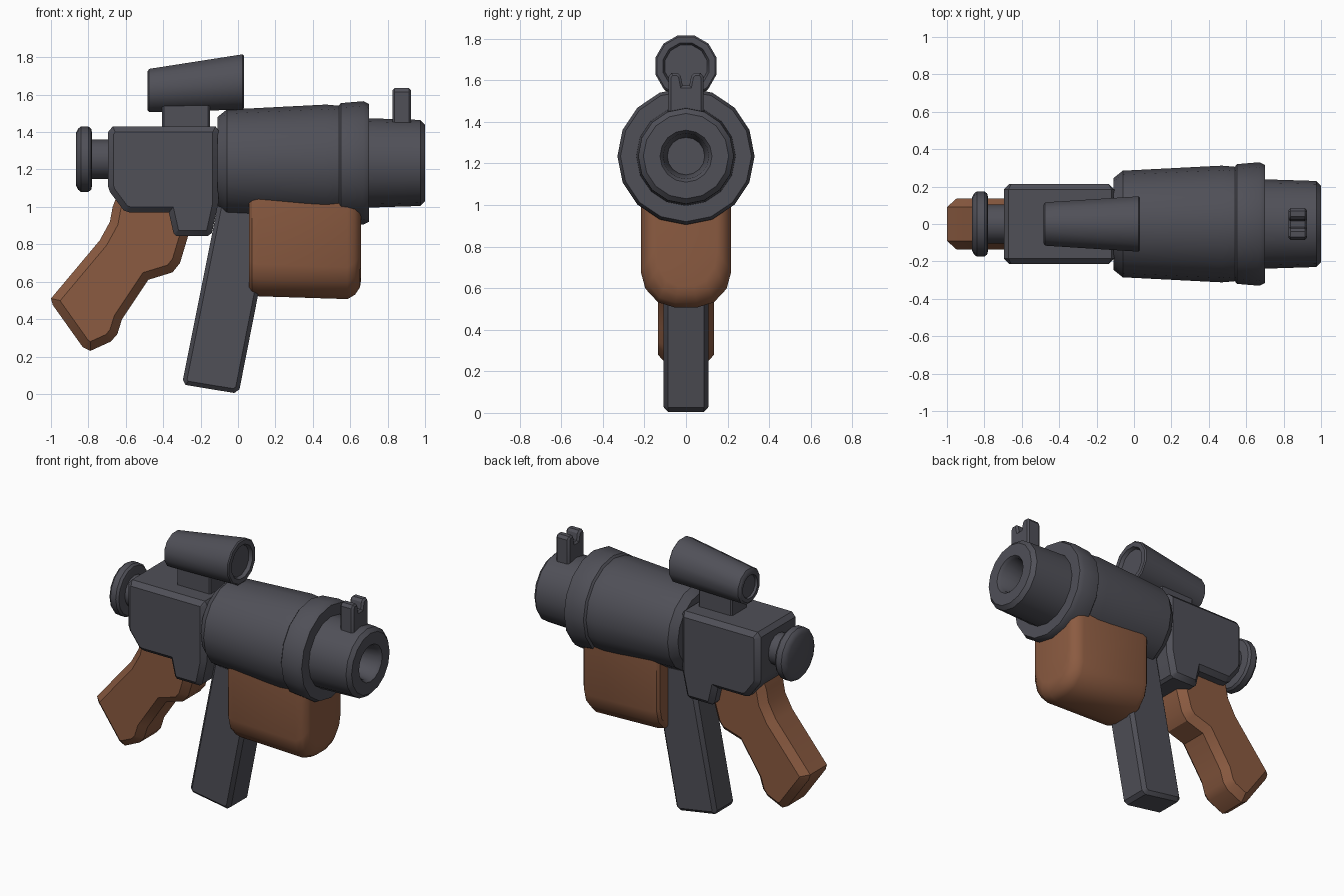
import bpy, bmesh, math

cube = bpy.data.objects.get("Cube")
if cube:
    bpy.data.objects.remove(cube, do_unlink=True)


def material(name, rgb):
    m = bpy.data.materials.new(name)
    m.use_nodes = True
    m.diffuse_color = (*rgb, 1)
    m.node_tree.nodes["Principled BSDF"].inputs["Base Color"].default_value = (*rgb, 1)
    return m


METAL = material("dark grey metal", (0.08, 0.08, 0.097))
WOOD = material("brown wood", (0.26, 0.105, 0.053))


def finish(name, bm, mat):
    bmesh.ops.recalc_face_normals(bm, faces=bm.faces)
    mesh = bpy.data.meshes.new(name)
    bm.to_mesh(mesh)
    bm.free()
    mesh.materials.append(mat)
    ob = bpy.data.objects.new(name, mesh)
    bpy.context.collection.objects.link(ob)
    bpy.ops.object.select_all(action='DESELECT')
    ob.select_set(True)
    bpy.context.view_layer.objects.active = ob
    bpy.ops.object.shade_smooth_by_angle(angle=math.radians(32))
    return ob


def loft(name, rings, mat):
    """Skin a list of equal-length closed rings and cap both ends."""
    bm = bmesh.new()
    loops = [[bm.verts.new(p) for p in ring] for ring in rings]
    n = len(loops[0])
    for a, b in zip(loops, loops[1:]):
        for i in range(n):
            j = (i + 1) % n
            bm.faces.new((a[i], a[j], b[j], b[i]))
    bm.faces.new(loops[0])
    bm.faces.new(loops[-1])
    return finish(name, bm, mat)


def turned(name, profile, sides, mat, z=0.0, turn=0.0):
    """Round part along x; profile entries are (x, radius[, axis height])."""
    rings = []
    for x, r, *h in profile:
        zc = h[0] if h else z
        angles = [2 * math.pi * (i + turn) / sides for i in range(sides)]
        rings.append([(x, r * math.cos(a), zc + r * math.sin(a)) for a in angles])
    return loft(name, rings, mat)


def slab(name, outline, half, bevel, mat, along_x=None):
    """Outline in xz extruded across y, or in yz across an x range, rims bevelled."""
    bm = bmesh.new()
    if along_x:
        ends = [[bm.verts.new((x, u, v)) for u, v in outline] for x in along_x]
    else:
        ends = [[bm.verts.new((u, y, v)) for u, v in outline] for y in (-half, half)]
    caps = [bm.faces.new(e) for e in ends]
    n = len(outline)
    for i in range(n):
        j = (i + 1) % n
        bm.faces.new((ends[0][i], ends[0][j], ends[1][j], ends[1][i]))
    bmesh.ops.recalc_face_normals(bm, faces=bm.faces)
    rim = {e for f in caps for e in f.edges}
    bmesh.ops.bevel(bm, geom=list(rim), offset=bevel, segments=1,
                    affect='EDGES', clamp_overlap=True)
    return finish(name, bm, mat)


AXIS = 1.235

# Barrel parts
turned("barrel_shroud", [(-0.11, 0.245), (-0.06, 0.285), (0.47, 0.312), (0.55, 0.305)],
       16, METAL, AXIS)
turned("barrel_ring", [(0.535, 0.30), (0.55, 0.32), (0.67, 0.33), (0.70, 0.315), (0.70, 0.20)],
       16, METAL, AXIS)
turned("muzzle", [(0.66, 0.24), (0.975, 0.23), (1.0, 0.205), (1.0, 0.125),
                  (0.98, 0.11), (0.84, 0.09)], 16, METAL, AXIS)

# Receiver and rear knob
slab("receiver", [(-0.67, 1.43), (-0.12, 1.43), (-0.105, 1.41), (-0.105, 1.02),
                  (-0.14, 0.86), (-0.16, 0.845), (-0.33, 0.845), (-0.345, 0.86),
                  (-0.37, 0.97), (-0.58, 0.97), (-0.61, 0.98), (-0.685, 1.08),
                  (-0.695, 1.11), (-0.695, 1.40)], 0.215, 0.04, METAL)
turned("rear_stem", [(-0.79, 0.105), (-0.68, 0.105)], 16, METAL, 1.255)
turned("rear_knob", [(-0.867, 0.14), (-0.855, 0.163), (-0.84, 0.175), (-0.80, 0.175),
                     (-0.785, 0.163), (-0.78, 0.14)], 16, METAL, 1.255)

# Scope with sunken lenses, on its mount
turned("scope", [(-0.47, 0.075, 1.62), (-0.485, 0.08, 1.62), (-0.485, 0.105, 1.62),
                 (-0.475, 0.12, 1.622), (0.025, 0.153, 1.668), (0.032, 0.145, 1.668),
                 (0.032, 0.115, 1.668), (0.01, 0.105, 1.668)], 12, METAL, turn=0.5)
slab("scope_mount", [(-0.405, 1.40), (-0.15, 1.40), (-0.15, 1.56), (-0.405, 1.56)],
     0.085, 0.01, METAL)

# Notched front sight
half_sight = [(0.016, 1.575), (0.025, 1.62), (0.04, 1.635), (0.07, 1.635), (0.085, 1.615),
              (0.085, 1.42)]
slab("front_sight", half_sight + [(-y, z) for y, z in reversed(half_sight)], 0, 0.012,
     METAL, along_x=(0.825, 0.925))

# Magazine
slab("magazine", [(-0.09, 1.10), (-0.295, 0.075), (-0.28, 0.048), (-0.02, 0.005),
                  (0.008, 0.025), (0.21, 1.05)], 0.108, 0.022, METAL)

# Rear grip
slab("rear_grip", [(-0.64, 1.08), (-0.67, 1.0), (-0.685, 0.92), (-0.74, 0.82), (-1.0, 0.51),
                   (-0.99, 0.475), (-0.83, 0.25), (-0.79, 0.23), (-0.68, 0.28),
                   (-0.645, 0.32), (-0.62, 0.40), (-0.48, 0.61), (-0.35, 0.65),
                   (-0.31, 0.70), (-0.25, 0.90), (-0.25, 1.08)], 0.135, 0.045, WOOD)


# Fore grip with a rounded underside
def grip_section(x, w, low):
    side = [(w, 1.06), (w, low + 0.17), (w * 0.9, low + 0.09), (w * 0.62, low + 0.025),
            (w * 0.25, low)]
    return [(x, y, z) for y, z in side + [(-y, z) for y, z in reversed(side)]]


loft("fore_grip", [grip_section(*s) for s in (
    (0.06, 0.195, 0.55), (0.075, 0.21, 0.53), (0.11, 0.217, 0.522), (0.585, 0.217, 0.507),
    (0.625, 0.205, 0.53), (0.652, 0.175, 0.57), (0.658, 0.15, 0.61))], WOOD)
